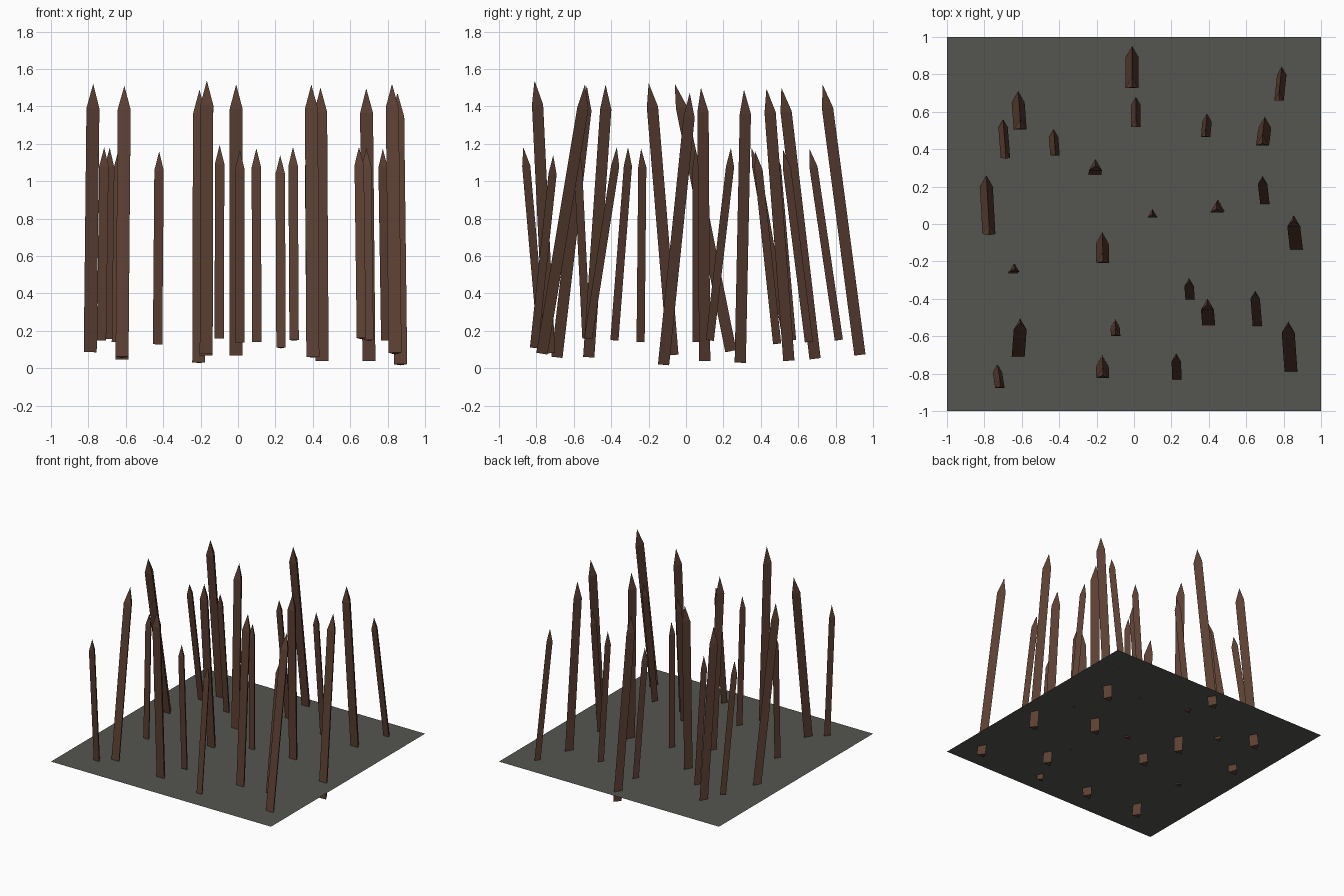
import bpy
import bmesh
from math import sin, cos, tau, sqrt
from mathutils import Matrix, Vector

default_cube = bpy.data.objects.get("Cube")
if default_cube:
    bpy.data.objects.remove(default_cube, do_unlink=True)


def make_material(name, colour):
    mat = bpy.data.materials.new(name)
    mat.use_nodes = True
    mat.diffuse_color = colour
    mat.node_tree.nodes["Principled BSDF"].inputs["Base Color"].default_value = colour
    return mat


wood = make_material("dark_wood", (0.107, 0.051, 0.033, 1))
stone = make_material("grey_ground", (0.091, 0.091, 0.08, 1))


def add_object(name, bm, material):
    mesh = bpy.data.meshes.new(name)
    bm.to_mesh(mesh)
    bm.free()
    mesh.materials.append(material)
    obj = bpy.data.objects.new(name, mesh)
    bpy.context.collection.objects.link(obj)
    return obj


def stake_mesh(radius, length, point):
    """Three-sided shaft with its ridge to the back and a pointed end."""
    bm = bmesh.new()
    corners = [(-radius * sin(i * tau / 3), radius * cos(i * tau / 3)) for i in range(3)]
    low = [bm.verts.new((x, y, 0)) for x, y in corners]
    high = [bm.verts.new((x, y, length - point)) for x, y in corners]
    tip = bm.verts.new((0, 0, length))
    bm.faces.new(low[::-1])
    for i in range(3):
        j = (i + 1) % 3
        bm.faces.new((low[i], low[j], high[j], high[i]))
        bm.faces.new((high[i], high[j], tip))
    bmesh.ops.recalc_face_normals(bm, faces=bm.faces)
    return bm


def add_stake(name, x, tip_y, foot_y, foot_z, radius, length, point):
    # Each stake leans mostly along y and slightly towards the middle
    dx, dy = -0.02 * x, tip_y - foot_y
    axis = Vector((dx, dy, sqrt(length ** 2 - dx ** 2 - dy ** 2))).normalized()
    side = Vector((0, 1, 0)).cross(axis).normalized()
    back = axis.cross(side)
    turn = Matrix((side, back, axis)).transposed().to_4x4()
    obj = add_stake_object(name, radius, length, point)
    obj.matrix_world = Matrix.Translation((x, foot_y, foot_z)) @ turn


def add_stake_object(name, radius, length, point):
    return add_object(name, stake_mesh(radius, length, point), wood)


# Ground sheet
ground = bmesh.new()
bmesh.ops.create_grid(ground, x_segments=1, y_segments=1, size=1)
add_object("ground", ground, stone).location.z = 0.15

# Stakes: x, tip y, foot y, foot z
tall_stakes = [
    (-.01, .73, .92, .07), (-.62, .51, .68, .05), (-.79, -.06, .23, .09),
    (.7, .43, .54, .04), (.87, .02, -.13, .02), (.84, -.54, -.78, .08),
    (.4, -.43, -.53, .06), (-.62, -.53, -.7, .06), (-.17, -.2, -.08, .07),
    (-.17, -.81, -.74, .08), (-.21, .31, .28, .03), (.45, .08, .09, .04),
]
short_stakes = [
    (-.73, -.87, -.78, .15), (.23, -.71, -.82, .11), (-.1, -.59, -.54, .16),
    (.66, -.37, -.53, .16), (.3, -.31, -.39, .15), (-.65, -.24, -.25, .14),
    (.1, .05, .05, .14), (.7, .24, .12, .15), (-.7, .35, .53, .16),
    (-.43, .37, .48, .13), (.39, .47, .56, .15), (.01, .52, .65, .14),
    (.79, .66, .81, .15),
]
for spot in tall_stakes:
    add_stake("tall_stake", *spot, radius=0.04, length=1.46, point=0.13)
for spot in short_stakes:
    add_stake("short_stake", *spot, radius=0.029, length=1.035, point=0.1)
